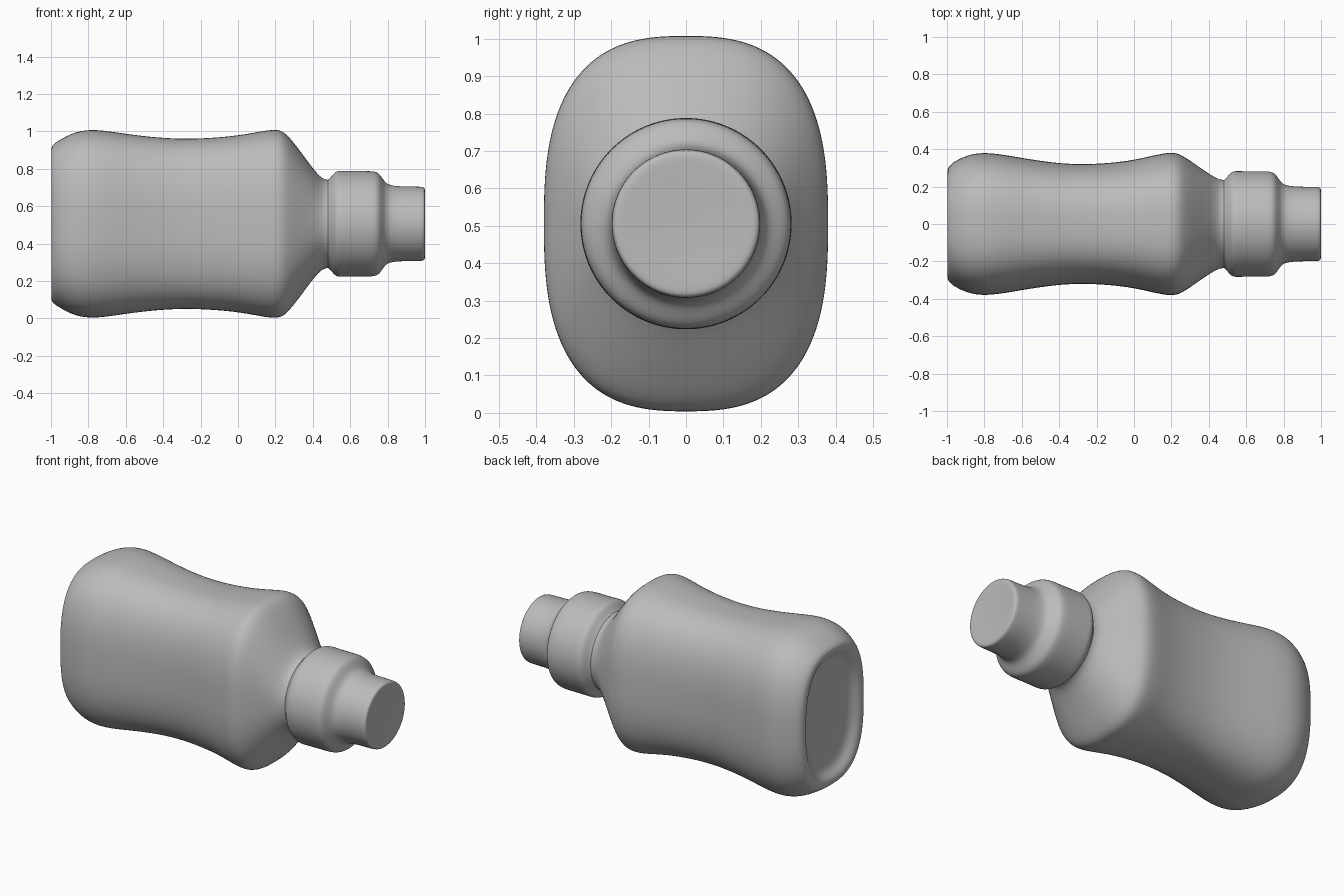
import bpy, bmesh
from math import cos, sin, pi, copysign

cube = bpy.data.objects.get("Cube")
if cube:
    bpy.data.objects.remove(cube)

SIDES = 48
MID_Z = 0.506

mat = bpy.data.materials.new("plain grey")
mat.use_nodes = True
grey = (0.5, 0.5, 0.5, 1)
mat.diffuse_color = grey
mat.node_tree.nodes["Principled BSDF"].inputs["Base Color"].default_value = grey


def section(bm, x, ry, rz, power):
    """Superellipse ring across the x axis."""
    ring = []
    for i in range(SIDES):
        a = 2 * pi * i / SIDES
        c, s = cos(a), sin(a)
        # radial form keeps the points evenly spread
        r = (abs(c) ** power + abs(s) ** power) ** (-1 / power)
        ring.append(bm.verts.new((x, ry * r * c, MID_Z + rz * r * s)))
    return ring


def loft(name, stations):
    bm = bmesh.new()
    rings = [section(bm, *st) for st in stations]
    for a, b in zip(rings, rings[1:]):
        for i in range(SIDES):
            j = (i + 1) % SIDES
            bm.faces.new((a[i], a[j], b[j], b[i]))
    # close both ends with fans
    for ring, x in ((rings[0], stations[0][0]), (rings[-1], stations[-1][0])):
        tip = bm.verts.new((x, 0, MID_Z))
        for i in range(SIDES):
            bm.faces.new((ring[i], ring[(i + 1) % SIDES], tip))
    bmesh.ops.recalc_face_normals(bm, faces=bm.faces)
    mesh = bpy.data.meshes.new(name)
    bm.to_mesh(mesh)
    bm.free()
    mesh.materials.append(mat)
    obj = bpy.data.objects.new(name, mesh)
    bpy.context.collection.objects.link(obj)
    sub = obj.modifiers.new("smooth", "SUBSURF")
    sub.levels = sub.render_levels = 2
    mesh.shade_smooth()
    return obj


# Recessed base, waisted body and sloping shoulder: x, half depth, half height, squareness
body = [
    (-0.95, 0.08, 0.12, 2.2), (-0.95, 0.17, 0.28, 2.3), (-0.96, 0.22, 0.34, 2.5),
    (-0.99, 0.25, 0.37, 2.6), (-1.0, 0.275, 0.395, 2.7), (-0.995, 0.305, 0.42, 2.7),
    (-0.96, 0.336, 0.445, 2.75), (-0.87, 0.378, 0.495, 2.75), (-0.76, 0.382, 0.507, 2.75),
    (-0.6, 0.353, 0.48, 2.75), (-0.42, 0.325, 0.459, 2.75), (-0.25, 0.316, 0.452, 2.75),
    (-0.02, 0.335, 0.467, 2.75), (0.13, 0.374, 0.496, 2.75), (0.22, 0.386, 0.509, 2.75),
    (0.27, 0.36, 0.472, 2.7), (0.35, 0.303, 0.365, 2.5), (0.42, 0.256, 0.27, 2.2),
    (0.46, 0.236, 0.236, 2), (0.5, 0.235, 0.235, 2), (0.56, 0.23, 0.23, 2),
]
loft("bottle_body", body)

# Stepped round cap: x, radius
cap = [
    (0.47, 0.2), (0.475, 0.233), (0.49, 0.241), (0.51, 0.268), (0.53, 0.284), (0.56, 0.283),
    (0.65, 0.282), (0.72, 0.283), (0.75, 0.275), (0.77, 0.247), (0.79, 0.217),
    (0.82, 0.205), (0.87, 0.2), (0.95, 0.199), (0.985, 0.199), (0.999, 0.193),
    (1.0, 0.17), (0.995, 0.08),
]
loft("bottle_cap", [(x, r, r, 2) for x, r in cap])
